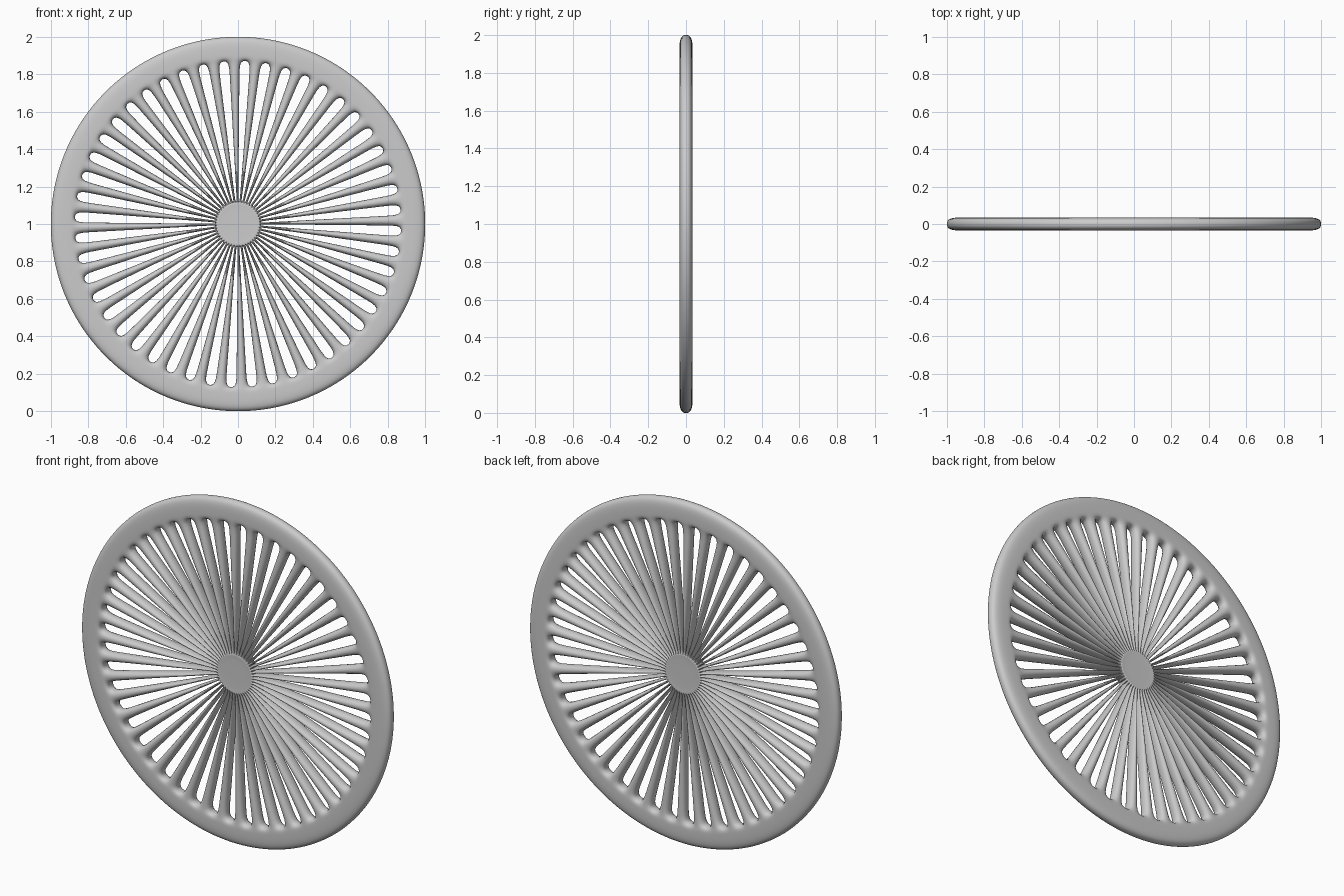
import bpy, bmesh, math

if "Cube" in bpy.data.objects:
    bpy.data.objects.remove(bpy.data.objects["Cube"])

SECTORS = 48
STEP = 2 * math.pi / SECTORS
SPOKE = 0.54 * STEP                # angular width of a spoke
START = math.radians(-1.3) - SPOKE / 2

# Cage profile from hub to rim: (radius, half depth)
PROFILE = [(0.075, 0.030), (0.105, 0.031), (0.118, 0.033), (0.20, 0.034),
           (0.50, 0.035), (0.80, 0.035), (0.875, 0.035), (0.905, 0.0355),
           (0.965, 0.035), (1.003, 0.023)]
SLOT_IN, SLOT_OUT = 2, 6           # profile rows where the slots begin and end

bm = bmesh.new()
N = SECTORS * 2


def ring(radius, y):
    """Circle of spoke edge points, clockwise from the top."""
    verts = []
    for i in range(N):
        a = START + (i // 2) * STEP + (i % 2) * SPOKE
        verts.append(bm.verts.new((radius * math.sin(a), y, 1 + radius * math.cos(a))))
    return verts


front = [ring(r, -d) for r, d in PROFILE]
back = [ring(r, d) for r, d in PROFILE]


def wall(a, b):
    """Quad through the thickness between two (row, column) points."""
    bm.faces.new((front[a[0]][a[1]], front[b[0]][b[1]],
                  back[b[0]][b[1]], back[a[0]][a[1]]))


for i in range(N):
    j = (i + 1) % N
    slot = i % 2 == 1
    # front and back skins, left open where there is a slot
    for k in range(len(PROFILE) - 1):
        if slot and SLOT_IN <= k < SLOT_OUT:
            continue
        for side in (front, back):
            bm.faces.new((side[k][i], side[k][j], side[k + 1][j], side[k + 1][i]))
    # slot walls
    if slot:
        wall((SLOT_IN, i), (SLOT_IN, j))
        wall((SLOT_OUT, i), (SLOT_OUT, j))
        for k in range(SLOT_IN, SLOT_OUT):
            wall((k, i), (k + 1, i))
            wall((k, j), (k + 1, j))
    # outer edge of the rim
    wall((len(PROFILE) - 1, i), (len(PROFILE) - 1, j))

# hub caps
bm.faces.new(front[0])
bm.faces.new(back[0])
bmesh.ops.recalc_face_normals(bm, faces=bm.faces[:])
for f in bm.faces:
    f.smooth = True

mesh = bpy.data.meshes.new("spoked_wheel")
bm.to_mesh(mesh)
bm.free()
wheel = bpy.data.objects.new("spoked_wheel", mesh)
bpy.context.collection.objects.link(wheel)

# rounded, organic surface
sub = wheel.modifiers.new("rounding", 'SUBSURF')
sub.levels = sub.render_levels = 2
